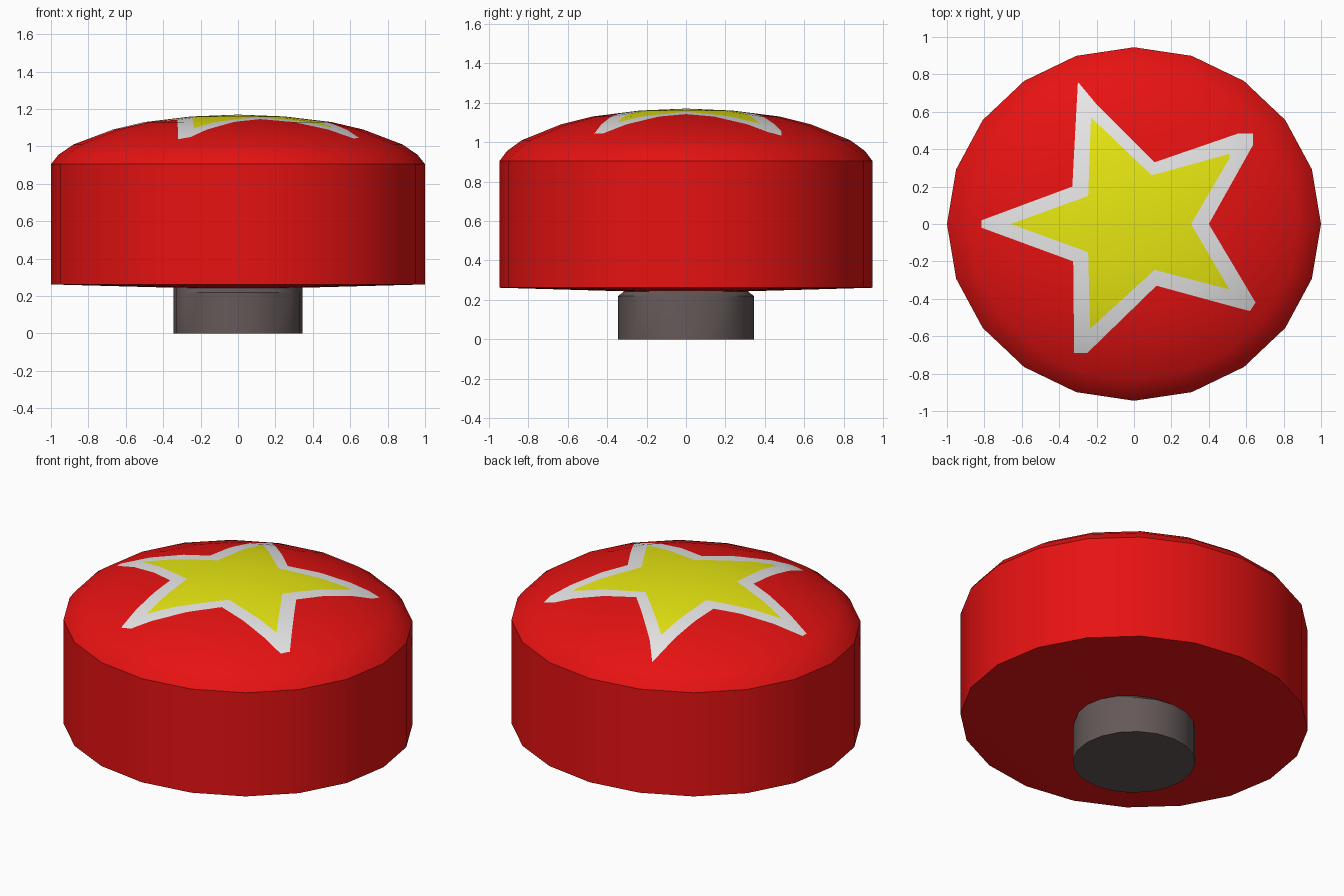
import bpy, bmesh
from math import cos, sin, pi, hypot, radians
from mathutils import Vector
from mathutils.geometry import intersect_point_line

cube = bpy.data.objects.get("Cube")
if cube:
    bpy.data.objects.remove(cube)

SIDES = 20
DEPTH = 0.945  # the cap is slightly narrower front to back


def material(name, color):
    m = bpy.data.materials.new(name)
    m.use_nodes = True
    m.diffuse_color = (*color, 1)
    m.node_tree.nodes["Principled BSDF"].inputs["Base Color"].default_value = (*color, 1)
    return m


red = material("red", (0.8, 0.006, 0.006))
white = material("white", (0.8, 0.8, 0.8))
yellow = material("yellow", (0.8, 0.8, 0.006))
grey = material("warm grey", (0.13, 0.1, 0.098))


def lathe(profile):
    """Rings of (x radius, y radius, z); a zero radius makes a pole."""
    bm = bmesh.new()
    rings = []
    for rx, ry, z in profile:
        n = SIDES if rx else 1
        rings.append([bm.verts.new((rx * cos(2 * pi * i / SIDES),
                                    ry * sin(2 * pi * i / SIDES), z)) for i in range(n)])
    for a, b in zip(rings, rings[1:]):
        for i in range(SIDES):
            j = (i + 1) % SIDES
            quad = [a[i % len(a)], a[j % len(a)], b[j % len(b)], b[i % len(b)]]
            bm.faces.new(list(dict.fromkeys(quad)))
    bm.normal_update()
    return bm


def finish(bm, name, mats):
    mesh = bpy.data.meshes.new(name)
    bm.to_mesh(mesh)
    bm.free()
    for m in mats:
        mesh.materials.append(m)
    obj = bpy.data.objects.new(name, mesh)
    bpy.context.collection.objects.link(obj)
    bpy.ops.object.select_all(action="DESELECT")
    obj.select_set(True)
    bpy.context.view_layer.objects.active = obj
    return obj


# Stem, chamfered at the top towards front and back
finish(lathe([(0, 0, 0), (0.345, 0.345, 0), (0.345, 0.345, 0.22), (0.345, 0.31, 0.245)]),
       "stem", [grey])
bpy.ops.object.shade_smooth_by_angle(angle=radians(30))

# Drum side with a shallow conical underside
finish(lathe([(0, 0, 0.235), (1, DEPTH, 0.262), (1, DEPTH, 0.905)]), "cap_side", [red])
bpy.ops.object.shade_smooth_by_angle(angle=radians(30))

# Domed top
dome = [(1, 0.905), (0.96, 0.955), (0.88, 1.01), (0.67, 1.09), (0.5, 1.13), (0.25, 1.16), (0, 1.17)]
bm = lathe([(r, r * DEPTH, z) for r, z in dome])

# Star outlines, seen from above
border = [(-0.815, 0.02), (-0.33, 0.2), (-0.3, 0.76), (-0.2, 0.64), (0.11, 0.33), (0.56, 0.485),
          (0.635, 0.485), (0.635, 0.42), (0.4, 0), (0.65, -0.42), (0.62, -0.465), (0.56, -0.45),
          (0.12, -0.33), (-0.25, -0.69), (-0.32, -0.69), (-0.325, -0.2), (-0.815, -0.02)]
star = [(-0.66, 0), (-0.245, 0.15), (-0.23, 0.57), (0.095, 0.26), (0.51, 0.375), (0.51, 0.35),
        (0.305, 0), (0.51, -0.35), (0.11, -0.245), (-0.235, -0.56), (-0.245, -0.15)]


def edges(poly):
    return zip(poly, poly[1:] + poly[:1])


def inside(poly, p):
    hit = False
    for (ax, ay), (bx, by) in edges(poly):
        if (ay > p.y) != (by > p.y) and p.x < ax + (p.y - ay) * (bx - ax) / (by - ay):
            hit = not hit
    return hit


# Cut the dome along the star outlines, then colour the faces inside them
for poly in (border, star):
    for (ax, ay), (bx, by) in edges(poly):
        bmesh.ops.bisect_plane(bm, geom=bm.verts[:] + bm.edges[:] + bm.faces[:], dist=1e-5,
                               plane_co=(ax, ay, 0), plane_no=(by - ay, ax - bx, 0))
for f in bm.faces:
    f.smooth = True
    c = f.calc_center_median()
    f.material_index = 2 if inside(star, c) else 1 if inside(border, c) else 0

top = finish(bm, "cap_dome", [red, white, yellow])

# Even rounded shading across the cut faces
slopes = [(z2 - z1) / (r1 - r2) for (r1, z1), (r2, z2) in zip(dome, dome[1:])]
ring_slopes = [slopes[0]] + [(a + b) / 2 for a, b in zip(slopes, slopes[1:])] + [0]


def dome_normal(v):
    r = min(hypot(v.co.x, v.co.y / DEPTH), 1)
    for i in range(len(slopes)):
        outer, inner = dome[i][0], dome[i + 1][0]
        if r >= inner:
            t = (r - inner) / (outer - inner)
            k = (ring_slopes[i] * t + ring_slopes[i + 1] * (1 - t)) / max(r, 1e-6)
            return Vector((v.co.x * k, v.co.y * k / DEPTH ** 2, 1)).normalized()


top.data.normals_split_custom_set_from_vertices([dome_normal(v) for v in top.data.vertices])
